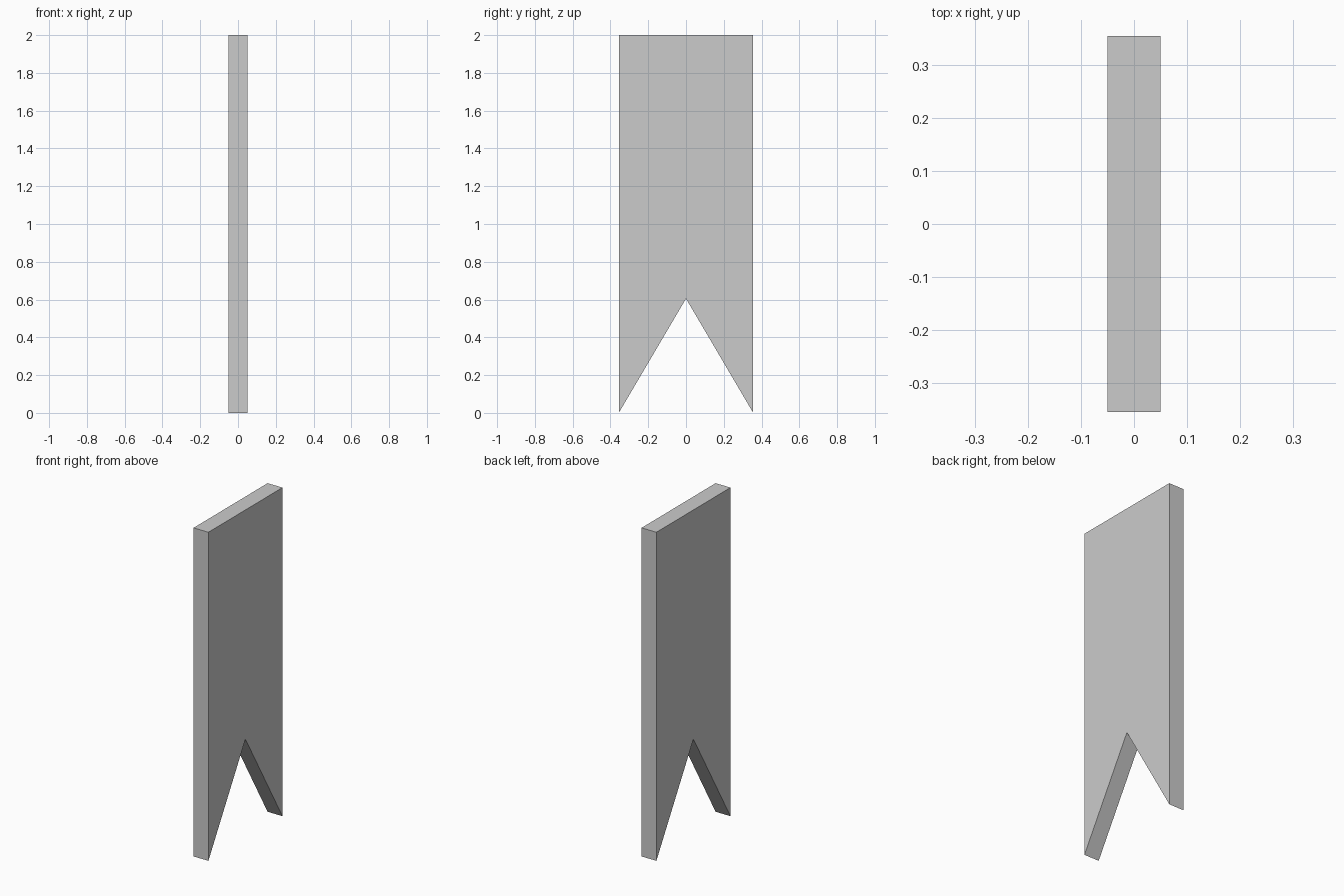
import bpy
import bmesh

if "Cube" in bpy.data.objects:
    bpy.data.objects.remove(bpy.data.objects["Cube"])

HALF_W, HALF_T, HEIGHT, NOTCH = 0.356, 0.05, 2.0, 0.605

# Swallowtail banner outline in the YZ plane
outline = [(-HALF_W, 0), (0, NOTCH), (HALF_W, 0), (HALF_W, HEIGHT), (-HALF_W, HEIGHT)]

# Extrude the outline through the thickness
bm = bmesh.new()
face = bm.faces.new([bm.verts.new((-HALF_T, y, z)) for y, z in outline])
ext = bmesh.ops.extrude_face_region(bm, geom=[face], use_keep_orig=True)
moved = [v for v in ext["geom"] if isinstance(v, bmesh.types.BMVert)]
bmesh.ops.translate(bm, verts=moved, vec=(2 * HALF_T, 0, 0))
bmesh.ops.recalc_face_normals(bm, faces=bm.faces)

mesh = bpy.data.meshes.new("swallowtail_banner")
bm.to_mesh(mesh)
bm.free()
banner = bpy.data.objects.new("swallowtail_banner", mesh)
bpy.context.collection.objects.link(banner)
